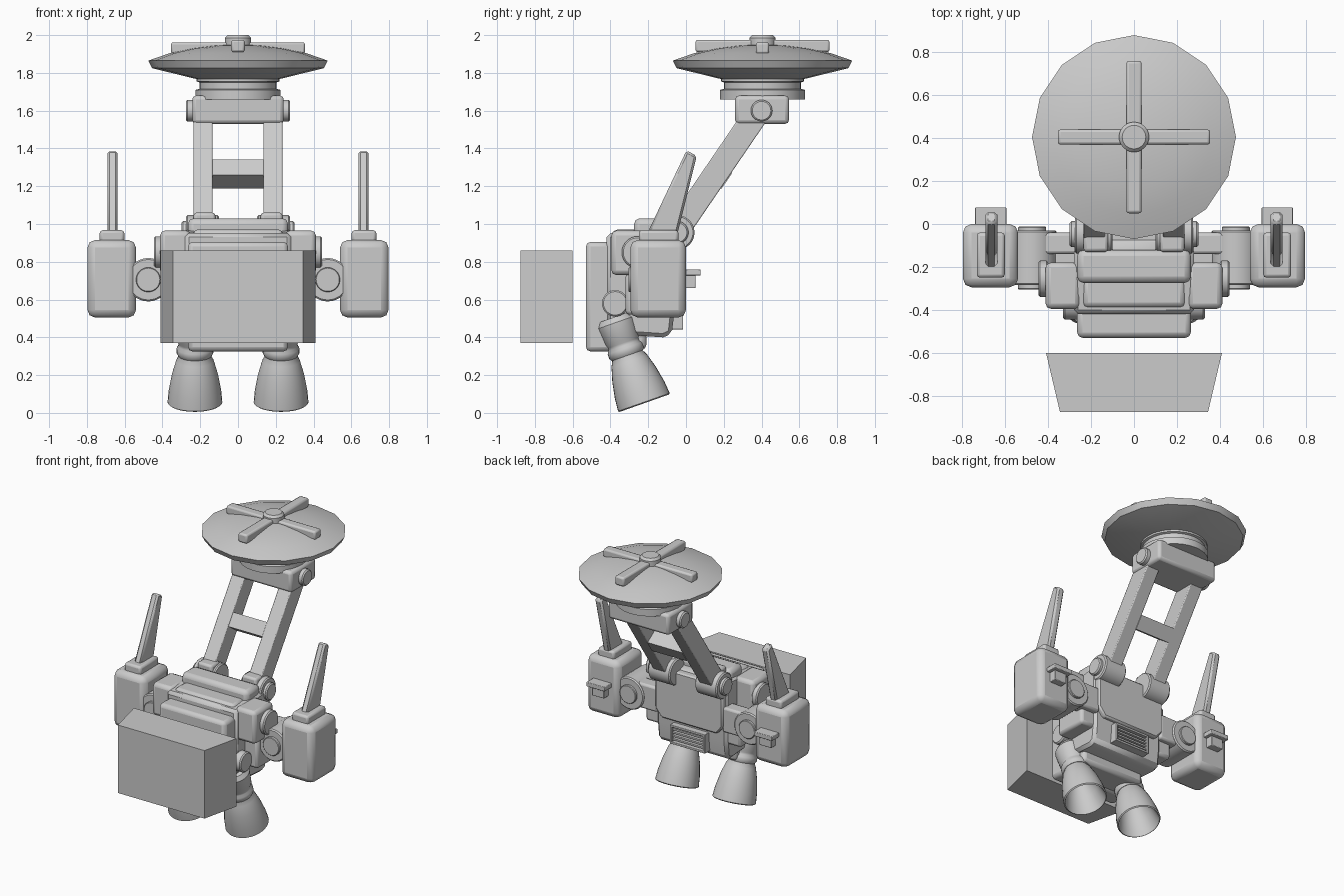
import bpy, bmesh, math
from mathutils import Vector, Matrix

if "Cube" in bpy.data.objects:
    bpy.data.objects.remove(bpy.data.objects["Cube"])

grey = bpy.data.materials.new("plain_grey")
grey.use_nodes = True
grey.diffuse_color = (0.6, 0.6, 0.6, 1)
grey.node_tree.nodes["Principled BSDF"].inputs["Base Color"].default_value = (0.6, 0.6, 0.6, 1)


def finish(name, bm, bevel=0, segments=2, smooth=True):
    bmesh.ops.recalc_face_normals(bm, faces=bm.faces)
    mesh = bpy.data.meshes.new(name)
    bm.to_mesh(mesh)
    bm.free()
    mesh.materials.append(grey)
    ob = bpy.data.objects.new(name, mesh)
    bpy.context.collection.objects.link(ob)
    if bevel:
        mod = ob.modifiers.new("bevel", "BEVEL")
        mod.width, mod.segments = bevel, segments
        mod.limit_method = "ANGLE"
    if smooth:
        bpy.ops.object.select_all(action="DESELECT")
        ob.select_set(True)
        bpy.context.view_layer.objects.active = ob
        bpy.ops.object.shade_smooth_by_angle(angle=math.radians(35))
    return ob


def box(name, x, y, z, bevel=0.015, rot=None):
    """Box from (min, max) pairs, optionally turned about its centre."""
    bm = bmesh.new()
    bmesh.ops.create_cube(bm, size=1)
    size = Vector([abs(b - a) for a, b in (x, y, z)])
    centre = Vector([(a + b) / 2 for a, b in (x, y, z)])
    matrix = Matrix.Translation(centre) @ (rot or Matrix()) @ Matrix.Diagonal(size).to_4x4()
    bm.transform(matrix)
    return finish(name, bm, bevel)


def prism(name, outline, axis, lo, hi, bevel=0.01):
    """Extrude an outline along x (outline is y, z) or z (outline is x, y)."""
    bm = bmesh.new()
    place = (lambda p, t: (t, *p)) if axis == "x" else (lambda p, t: (*p, t))
    face = bm.faces.new([bm.verts.new(place(p, lo)) for p in outline])
    new = bmesh.ops.extrude_face_region(bm, geom=[face])["geom"]
    shift = Vector(place((0, 0), hi - lo))
    bmesh.ops.translate(bm, vec=shift, verts=[v for v in new if isinstance(v, bmesh.types.BMVert)])
    return finish(name, bm, bevel, 1)


def lathe(name, profile, matrix, sides=32):
    """Spin (radius, height) points around z, then place with a matrix."""
    bm = bmesh.new()
    verts = [bm.verts.new((r, 0, h)) for r, h in profile]
    edges = [bm.edges.new(pair) for pair in zip(verts, verts[1:])]
    bmesh.ops.spin(bm, geom=verts + edges, cent=(0, 0, 0), axis=(0, 0, 1),
                   angle=math.tau, steps=sides)
    bmesh.ops.remove_doubles(bm, verts=bm.verts, dist=0.0005)
    bm.transform(matrix)
    return finish(name, bm)


def rod(name, radius, start, end, edge=0.008):
    """Closed cylinder with a chamfered rim between two points."""
    a, b = Vector(start), Vector(end)
    h = (b - a).length
    turn = Vector((0, 0, 1)).rotation_difference(b - a).to_matrix().to_4x4()
    return lathe(name, [(0, 0), (radius - edge, 0), (radius, edge), (radius, h - edge),
                        (radius - edge, h), (0, h)], Matrix.Translation(a) @ turn)


# Torso: stacked tiers, front plate and rear panel
prism("torso_core", [(-0.42, 0.42), (-0.12, 0.40), (-0.075, 0.42), (-0.06, 0.55),
                     (-0.06, 0.95), (-0.10, 0.98), (-0.42, 0.95)], "x", -0.28, 0.28, 0.02)
box("top_tier", (-0.265, 0.265), (-0.275, -0.12), (0.90, 1.03), 0.03)
box("middle_tier", (-0.24, 0.24), (-0.39, -0.25), (0.85, 0.97), 0.025)
box("front_plate", (-0.265, 0.265), (-0.53, -0.39), (0.325, 0.905), 0.025)
box("torso_base", (-0.25, 0.25), (-0.45, -0.21), (0.335, 0.46), 0.025)
prism("rear_panel", [(-0.27, 0.92), (-0.23, 0.96), (0.23, 0.96), (0.27, 0.92), (0.27, 0.66),
                     (0.22, 0.60), (-0.22, 0.60), (-0.27, 0.66)], "x", 0.035, 0.09, 0.01
      ).matrix_world = Matrix.Translation((0, -0.12, 0)) @ Matrix.Rotation(math.pi / 2, 4, "Z")

# Rear vent: frame with slats
for z in (0.45, 0.57):
    box("vent_rail", (-0.14, 0.14), (-0.08, -0.015), (z - 0.008, z + 0.008), 0.003)
for x in (-0.132, 0.132):
    box("vent_side", (x - 0.008, x + 0.008), (-0.08, -0.015), (0.442, 0.578), 0.003)
for i in range(4):
    z = 0.474 + i * 0.024
    box("vent_slat", (-0.13, 0.13), (-0.08, -0.025), (z - 0.006, z + 0.006), 0)

# Tapered block standing free in front of the torso
prism("front_block", [(-0.41, -0.60), (0.41, -0.60), (0.345, -0.875), (-0.345, -0.875)],
      "z", 0.37, 0.86, 0)

# Direction of the leaning mast
lean = Matrix.Rotation(-math.atan2(0.563, 0.826), 4, "X")


def span(s, a, b):
    return tuple(sorted((s * a, s * b)))


for s, side in ((1, "left"), (-1, "right")):
    # Shoulder block with disc, and the link to the arm joint
    box(side + "_shoulder", span(s, 0.25, 0.412), (-0.395, -0.18), (0.73, 0.965), 0.025)
    rod(side + "_shoulder_disc", 0.085, (s * 0.40, -0.255, 0.85), (s * 0.445, -0.255, 0.85))
    box(side + "_arm_link", span(s, 0.26, 0.45), (-0.14, -0.04), (0.62, 0.80), 0.015)
    box(side + "_arm_bracket", span(s, 0.26, 0.38), (-0.32, -0.08), (0.52, 0.74), 0.02)

    # Arm joint drum, axis front to back
    rod(side + "_arm_drum", 0.115, (s * 0.475, -0.285, 0.705), (s * 0.475, -0.03, 0.705))
    rod(side + "_arm_pin", 0.065, (s * 0.475, -0.305, 0.705), (s * 0.475, -0.012, 0.705), 0.004)

    # Arm pod with cap, fin and rear latch
    box(side + "_pod", span(s, 0.54, 0.797), (-0.295, 0.0), (0.505, 0.915), 0.04)
    box(side + "_pod_cap", span(s, 0.602, 0.732), (-0.25, -0.04), (0.90, 0.967), 0.015)
    prism(side + "_fin", [(-0.205, 0.95), (-0.045, 0.95), (0.057, 1.36), (0.003, 1.39)],
          "x", *span(s, 0.637, 0.692), 0.012)
    box(side + "_latch_top", span(s, 0.595, 0.74), (-0.01, 0.078), (0.728, 0.76), 0.004)
    box(side + "_latch_base", span(s, 0.62, 0.715), (-0.01, 0.05), (0.66, 0.735), 0.004)

    # Thruster: hollow bell, collar and mount
    tilt = Vector((0, -0.332, 0.943))
    place = (Matrix.Translation((s * 0.228, -0.222, 0.054))
             @ Vector((0, 0, 1)).rotation_difference(tilt).to_matrix().to_4x4())
    lathe(side + "_thruster_bell",
          [(0, 0.2), (0.07, 0.2), (0.105, 0.12), (0.132, 0.005), (0.137, -0.003), (0.145, 0.003),
           (0.139, 0.07), (0.122, 0.16), (0.10, 0.235), (0.085, 0.265), (0.085, 0.28), (0, 0.28)], place)
    lathe(side + "_thruster_collar",
          [(0, 0.265), (0.088, 0.265), (0.097, 0.28), (0.097, 0.305), (0.088, 0.32),
           (0.088, 0.335), (0.097, 0.35), (0.104, 0.45), (0.085, 0.48), (0, 0.48)], place)
    rod(side + "_thruster_pivot", 0.07, (s * 0.18, -0.375, 0.58), (s * 0.33, -0.375, 0.58))

    # Mast: base pivot, rail and head pin
    rod(side + "_mast_pivot", 0.092, (s * 0.10, -0.047, 0.955), (s * 0.275, -0.047, 0.955))
    rod(side + "_mast_pivot_cap", 0.06, (s * 0.26, -0.047, 0.955), (s * 0.30, -0.047, 0.955))
    box(side + "_mast_foot", span(s, 0.12, 0.235), (-0.13, -0.03), (0.93, 1.06), 0.015)
    box(side + "_mast_rail", span(s, 0.135, 0.235), (0.099, 0.229), (0.895, 1.655), 0.006, lean)
    rod(side + "_head_pin", 0.057, (s * 0.22, 0.40, 1.60), (s * 0.276, 0.40, 1.60))

# Mast cross bar and head block
box("mast_cross_bar", (-0.14, 0.14), (0.10, 0.228), (1.215, 1.315), 0, lean)
box("head_block", (-0.242, 0.242), (0.26, 0.545), (1.53, 1.68), 0.02)

# Dish: stepped neck, faceted saucer, crossed bars and hub
centre = Matrix.Translation((0, 0.405, 0))
lathe("dish_neck", [(0, 1.66), (0.225, 1.66), (0.225, 1.71), (0.205, 1.715),
                    (0.205, 1.75), (0.22, 1.755), (0.22, 1.79), (0, 1.79)], centre)
lathe("dish", [(0, 1.765), (0.21, 1.765), (0.455, 1.825), (0.475, 1.865), (0.36, 1.905),
               (0.24, 1.93), (0.12, 1.945), (0, 1.95)], centre, 16)
box("dish_bar_across", (-0.355, 0.355), (0.37, 0.44), (1.90, 1.962), 0.012)
box("dish_bar_along", (-0.036, 0.036), (0.05, 0.76), (1.91, 1.975), 0.012)
rod("dish_hub", 0.07, (0, 0.405, 1.92), (0, 0.405, 2.0), 0.015)
